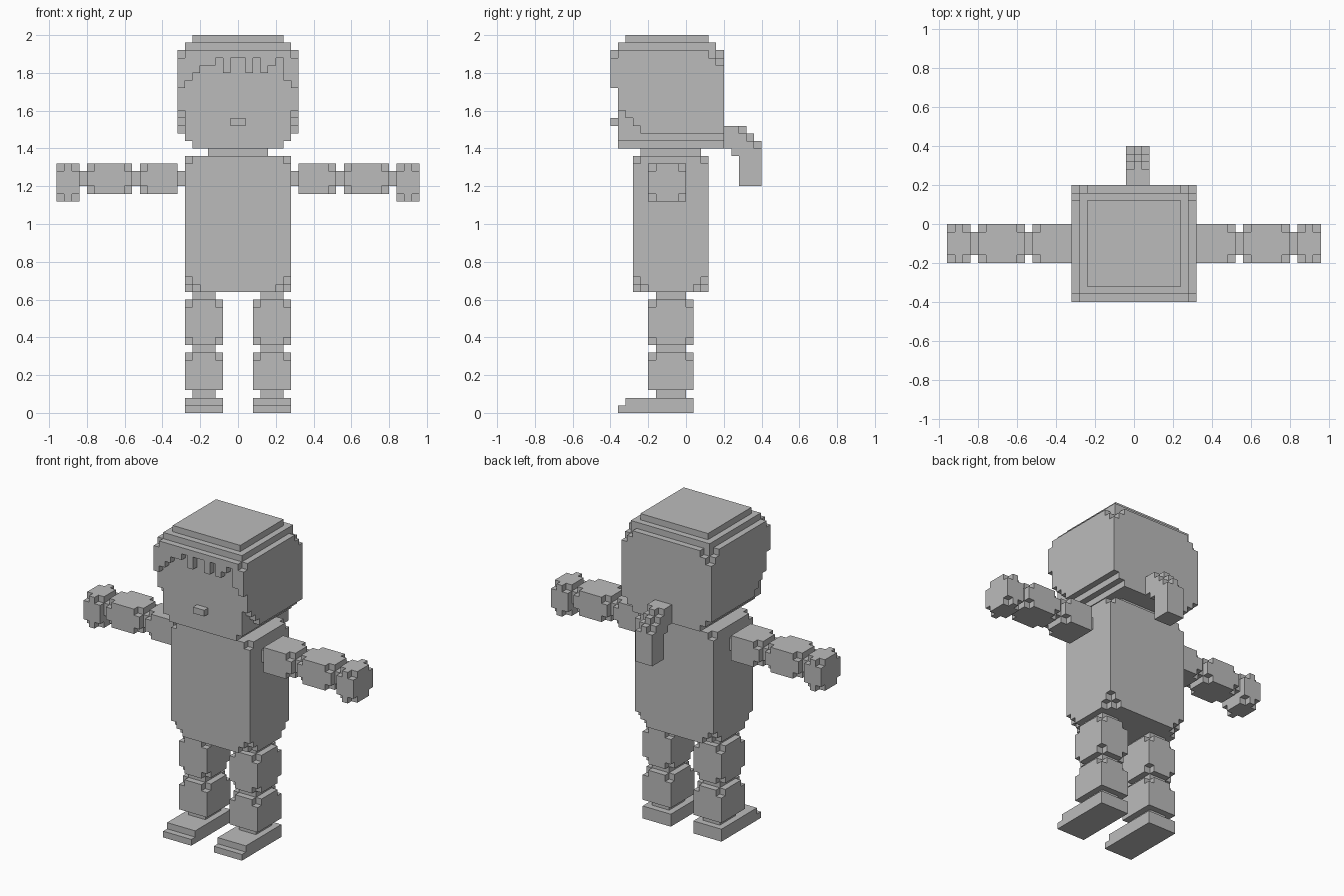
import bpy, bmesh, math
from itertools import product

if "Cube" in bpy.data.objects:
    bpy.data.objects.remove(bpy.data.objects["Cube"])

U = 0.04  # size of one cube

grey = bpy.data.materials.new("grey")
grey.diffuse_color = (0.5, 0.5, 0.5, 1)
grey.use_nodes = True
grey.node_tree.nodes["Principled BSDF"].inputs["Base Color"].default_value = grey.diffuse_color


def block(x0, x1, y0, y1, z0, z1):
    """Set of unit cubes filling a box."""
    return set(product(range(x0, x1), range(y0, y1), range(z0, z1)))


def corners(x0, x1, y0, y1, z0, z1, sides, tripod=False):
    """Cubes at the box corners whose (x, y, z) signs pass the rule."""
    out = set()
    for s in product((-1, 1), repeat=3):
        if not sides(*s):
            continue
        c = [hi - 1 if d > 0 else lo for d, lo, hi in zip(s, (x0, y0, z0), (x1, y1, z1))]
        out.add(tuple(c))
        if tripod:
            for i in range(3):
                n = list(c)
                n[i] -= s[i]
                out.add(tuple(n))
    return out


def mirror(cubes):
    return {(-x - 1, y, z) for x, y, z in cubes}


def build(name, cubes):
    """Make a mesh from the outer faces of the cubes."""
    bm = bmesh.new()
    verts = {}

    def vert(p):
        if p not in verts:
            verts[p] = bm.verts.new([v * U for v in p])
        return verts[p]

    for c in cubes:
        for axis, d in product(range(3), (0, 1)):
            n = list(c)
            n[axis] += 2 * d - 1
            if tuple(n) in cubes:
                continue
            a, b = (axis + 1) % 3, (axis + 2) % 3
            ring = []
            for u, v in ((0, 0), (1, 0), (1, 1), (0, 1)):
                p = list(c)
                p[axis] += d
                p[a] += u
                p[b] += v
                ring.append(vert(tuple(p)))
            bm.faces.new(ring if d else ring[::-1])
    bmesh.ops.dissolve_limit(bm, angle_limit=math.radians(1),
                             verts=bm.verts[:], edges=bm.edges[:])
    me = bpy.data.meshes.new(name)
    bm.to_mesh(me)
    bm.free()
    me.materials.append(grey)
    ob = bpy.data.objects.new(name, me)
    bpy.context.collection.objects.link(ob)


def pair(name, cubes):
    build(name + "_right", cubes)
    build(name + "_left", mirror(cubes))


# Legs
pair("foot", block(2, 7, -9, 1, 0, 1) | block(2, 7, -8, 1, 1, 2))
pair("ankle", block(3, 6, -4, 0, 2, 3))
shin = (2, 7, -5, 1, 3, 8)
pair("shin", block(*shin) - corners(*shin, lambda x, y, z: z > 0))
pair("knee", block(3, 6, -4, 0, 8, 9))
thigh = (2, 7, -5, 1, 9, 15)
pair("thigh", block(*thigh) - corners(*thigh, lambda x, y, z: True))
pair("hip", block(3, 6, -4, 0, 15, 16))

# Torso with stepped lower corners
torso = (-7, 7, -7, 3, 16, 34)
build("torso", block(*torso)
      - corners(*torso, lambda x, y, z: z > 0)
      - corners(*torso, lambda x, y, z: z < 0, tripod=True))
build("neck", block(-4, 4, -6, 2, 34, 35))

# Arms
for name, x0, x1 in (("shoulder", 7, 8), ("elbow", 13, 14), ("wrist", 20, 21)):
    pair(name, block(x0, x1, -4, -1, 30, 32))
upper = (8, 13, -5, 0, 29, 33)
pair("upper_arm", block(*upper) - corners(*upper, lambda x, y, z: x > 0))
for name, box in (("forearm", (14, 20, -5, 0, 29, 33)), ("hand", (21, 24, -5, 0, 28, 33))):
    pair(name, block(*box) - corners(*box, lambda x, y, z: True))

# Head: stepped jaw, full middle, stepped crown
head = block(-6, 6, -9, 5, 35, 36) | block(-7, 7, -9, 5, 36, 48)
side = block(7, 8, -9, 5, 37, 48)
for z, front in ((37, -6), (38, -7), (39, -8)):
    side -= block(7, 8, -9, front, z, z + 1)
head |= side | mirror(side)
head |= block(-7, 7, -9, 4, 48, 49) | block(-6, 6, -8, 3, 49, 50)

# Ragged fringe across the forehead
fringe = (43, 44, 45, 46, 46, 47, 45, 47, 47, 45, 47, 45, 46, 47, 44, 43)
for x, low in enumerate(fringe, -8):
    head |= block(x, x + 1, -10, -9, low, 48)
crown = (-8, 8, -10, 5, 37, 48)
head -= corners(*crown, lambda x, y, z: z > 0 and y < 0)
head -= corners(*crown, lambda x, y, z: z > 0 and y > 0, tripod=True)
build("head", head)
build("nose", block(-1, 1, -10, -9, 38, 39))

# Ponytail, curving down, with clipped side corners
tail = set()
for y, low, top in ((5, 35, 38), (6, 34, 38), (7, 30, 38), (8, 30, 37), (9, 30, 36)):
    tail |= block(-1, 2, y, y + 1, low, top)
    if y > 6:
        tail -= {(-1, y, top - 1), (1, y, top - 1)}
build("ponytail", tail)
